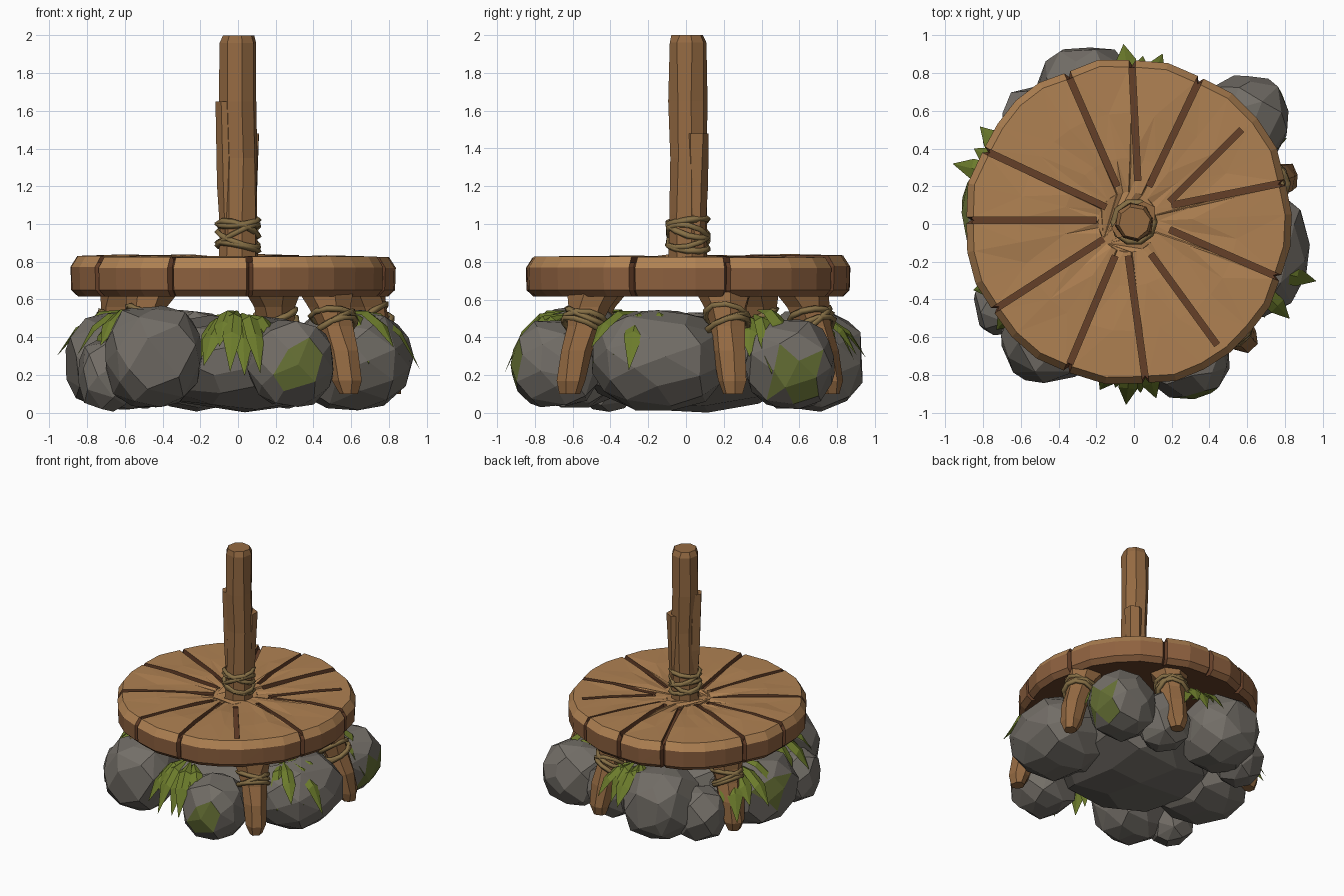
import bpy, bmesh, random
from math import sin, cos, pi, atan2, radians, sqrt
from mathutils import Vector, Matrix

if "Cube" in bpy.data.objects:
    bpy.data.objects.remove(bpy.data.objects["Cube"])
random.seed(4)
U = random.uniform


def mat(name, *c):
    m = bpy.data.materials.new(name)
    m.diffuse_color = (*c, 1)
    m.use_nodes = True
    m.node_tree.nodes["Principled BSDF"].inputs["Base Color"].default_value = m.diffuse_color
    return m


WOOD = mat("plank wood", 0.43, 0.22, 0.085)
RIM = mat("rim wood", 0.27, 0.12, 0.05)
DARK = mat("dark wood", 0.13, 0.05, 0.022)
BARK = mat("bark", 0.30, 0.145, 0.055)
ROPE = mat("rope", 0.24, 0.16, 0.06)
ROCK = mat("stone", 0.17, 0.155, 0.135)
MOSS = mat("moss", 0.13, 0.16, 0.035)
LEAF = mat("leaf", 0.15, 0.20, 0.025)


def finish(name, bm, *mats, normals=True):
    if normals:
        bmesh.ops.recalc_face_normals(bm, faces=bm.faces)
    me = bpy.data.meshes.new(name)
    bm.to_mesh(me)
    bm.free()
    ob = bpy.data.objects.new(name, me)
    bpy.context.collection.objects.link(ob)
    for m in mats:
        me.materials.append(m)
    return ob


def loft(bm, rings, sides, jit=0.0, turn=0.0):
    """Closed tube through (x, y, z, radius) rings."""
    loops = []
    for x, y, z, r in rings:
        loops.append([bm.verts.new((x + r * cos(turn + i * 2 * pi / sides) + U(-jit, jit),
                                    y + r * sin(turn + i * 2 * pi / sides) + U(-jit, jit), z))
                      for i in range(sides)])
    for a, b in zip(loops, loops[1:]):
        for i in range(sides):
            j = (i + 1) % sides
            bm.faces.new((a[i], a[j], b[j], b[i]))
    bm.faces.new(loops[0][::-1])
    bm.faces.new(loops[-1])


def rope(name, centre, r, tilts, size, axis=Vector((0, 0, 1))):
    """Tilted rope loops around an axis; tilts are (height, x tilt, y tilt)."""
    cu = bpy.data.curves.new(name, 'CURVE')
    cu.dimensions = '3D'
    cu.bevel_depth, cu.bevel_resolution = size, 0
    base = axis.to_track_quat('Z', 'Y')
    for h, tx, ty in tilts:
        sp = cu.splines.new('POLY')
        sp.points.add(9)
        sp.use_cyclic_u = True
        for i, p in enumerate(sp.points):
            x, y = r * cos(i * pi / 5), r * sin(i * pi / 5)
            p.co = (*(Vector(centre) + base @ Vector((x, y, h + tx * x + ty * y))), 1)
    cu.materials.append(ROPE)
    bpy.context.collection.objects.link(bpy.data.objects.new(name, cu))


# Round plank platform: rim dented wherever a groove reaches the edge
C = Vector((-0.03, 0.01))
grooves = [(-.09, .20, -.34, .77), (.02, .23, -.01, .83), (.08, .20, .35, .77), (.19, .12, .57, .50),
           (.20, .10, .80, .22), (.19, -.03, .76, -.28), (.09, -.16, .44, -.64), (-.03, -.17, .06, -.82),
           (-.10, -.17, -.34, -.74), (-.16, -.08, -.75, -.46), (-.20, .02, -.86, .02), (-.15, .09, -.77, .38)]
ends = sorted(atan2(g[3] - C.y, g[2] - C.x) for i, g in enumerate(grooves) if i not in (3, 6))
cols = []
for k, a in enumerate(ends):
    b = ends[k + 1] if k + 1 < len(ends) else ends[0] + 2 * pi
    w, dz = 0.02, U(-0.012, 0.006)
    cols += [(a, -0.035, 0, 1), (a + w, -0.008, dz, 0)]
    n = max(2, round((b - a) / 0.2))
    cols += [(a + (b - a) * i / n, U(0, 0.014), dz, 0) for i in range(1, n)]
    cols += [(b - w, -0.008, dz, 1)]
profile = [(.30, .62), (.825, .615), (.862, .65), (.866, .775), (.83, .832), (.58, .836), (.34, .83), (.16, .815)]
bm = bmesh.new()
rows = []
for k, (r, z) in enumerate(profile):
    rim = 1 if 0 < k < 5 else 0
    rows.append([bm.verts.new((C.x + (r + d * rim) * cos(a), C.y + (r + d * rim) * sin(a),
                               z + (dz if k >= 3 else 0) + (U(-.009, .006) if k > 4 else 0)))
                 for a, d, dz, _ in cols])
N = len(cols)
for k in range(len(rows) - 1):
    for i in range(N):
        j = (i + 1) % N
        f = bm.faces.new((rows[k][i], rows[k][j], rows[k + 1][j], rows[k + 1][i]))
        slit = cols[i][1] < -.02 or cols[j][1] < -.02
        f.material_index = 2 if k < 1 or (slit and k < 4) else (1 if k < 3 else 0)
bm.faces.new(rows[0][::-1]).material_index = 2
bm.faces.new(rows[-1])
bmesh.ops.triangulate(bm, faces=bm.faces)
platform = finish("platform", bm, WOOD, RIM, DARK)

# Cutters for the radial grooves in the top
bm = bmesh.new()
for x0, y0, x1, y1 in grooves:
    a, b = Vector((x0, y0, .85)), Vector((x1, y1, .85))
    d = b - a
    M = (Matrix.Translation((a + b) / 2) @ Matrix.Rotation(atan2(d.y, d.x), 4, 'Z')
         @ Matrix.Diagonal((d.length, 0.034, 0.11, 1)))
    bmesh.ops.create_cube(bm, size=1, matrix=M)
cutter = finish("groove_cutter", bm, DARK)
cutter.hide_render = True
mod = platform.modifiers.new("grooves", 'BOOLEAN')
mod.operation, mod.solver, mod.object = 'DIFFERENCE', 'EXACT', cutter
mod.use_self = True
mod.material_mode = 'TRANSFER'
bpy.context.view_layer.objects.active = platform
bpy.ops.object.modifier_apply(modifier=mod.name)
bpy.data.objects.remove(cutter)

# Central post with split bark slabs
bm = bmesh.new()
loft(bm, [(0, .01, .78, .105), (.005, .01, 1.05, .10), (.01, .01, 1.35, .098), (.0, .01, 1.65, .102),
          (0, .01, 1.96, .099), (0, .01, 2.0, .085)], 8, .005, .2)
finish("post", bm, BARK)
bm = bmesh.new()
loft(bm, [(-.045, -.01, .9, .05), (-.05, -.015, 1.2, .058), (-.058, -.02, 1.65, .06)], 6, .004)
loft(bm, [(.05, .05, .9, .05), (.05, .055, 1.2, .058), (.052, .058, 1.48, .064)], 6, .004, .5)
finish("post_bark_slabs", bm, BARK)
rope("post_rope", (0, .01, .94), .108,
     [(-.06, .2, .1), (-.02, .35, -.2), (.0, -.5, .2), (.03, .3, .3), (.07, -.1, -.15)], .018)

# Leaning legs with rope lashings
for k, (x, y) in enumerate([(.58, -.61), (.80, .25), (.23, .76), (-.72, .43), (-.56, -.57)]):
    bm = bmesh.new()
    loft(bm, [(x * s, y * s, z, r) for s, z, r in
              [(.80, .64, .15), (.85, .56, .115), (.89, .46, .095), (.95, .33, .09), (1, .17, .075), (1.01, .10, .05)]],
         7, .008, U(0, 1))
    finish(f"leg_{k}", bm, BARK)
    rope(f"leg_rope_{k}", (x * .88, y * .88, .48), .112,
         [(-.03, U(-.3, .3), .1), (0, -.3, U(-.3, .3)), (.03, .3, U(-.2, .2))], .018,
         Vector((-x * .5, -y * .5, 1)))


# Faceted boulders: hulls of jittered points on a sphere
def rock(name, c, r, n=46, moss=None):
    bm = bmesh.new()
    for i in range(n):
        t = 1 - 2 * (i + .5) / n
        a = i * 2.39996 + U(-.2, .2)
        s = sqrt(1 - t * t)
        p = Vector((s * cos(a), s * sin(a), t))
        p *= U(.98, 1.05) / sum(abs(v) ** 2.5 for v in p) ** .4
        bm.verts.new([c[k] + r[k] * p[k] for k in range(3)])
    bmesh.ops.convex_hull(bm, input=bm.verts)
    bmesh.ops.delete(bm, geom=[v for v in bm.verts if not v.link_faces], context='VERTS')
    bmesh.ops.dissolve_limit(bm, angle_limit=radians(13), verts=bm.verts, edges=bm.edges)
    for v in bm.verts:
        v.co.z = max(v.co.z, 0)
    if moss:
        m = Vector(c) + Vector([r[k] * moss[k] for k in range(3)])
        for f in bm.faces:
            f.material_index = int((f.calc_center_median() - m).length < .14)
    finish(name, bm, ROCK, MOSS)


rock("rock_core", (0, 0, .26), (.55, .55, .25))
rock("rock_front_left", (-.45, -.57, .30), (.26, .27, .27))
rock("rock_front_right", (.28, -.69, .26), (.225, .235, .23), moss=(.1, -.9, -.1))
rock("rock_right", (.60, -.14, .28), (.32, .35, .265))
rock("rock_back_right", (.58, .55, .26), (.24, .23, .235), moss=(.9, .1, -.2))
rock("rock_back", (-.25, .66, .28), (.27, .28, .265))
rock("rock_back_left", (-.52, .55, .22), (.18, .18, .20), 30)
rock("rock_left", (-.62, .04, .27), (.29, .34, .255), moss=(-.9, .2, .1))
rock("rock_left_small", (-.70, -.42, .2), (.15, .17, .19), 30)
rock("rock_back_small", (.22, .58, .24), (.2, .18, .22), 30)


# Drooping leaf clusters, each leaf a folded strip
def leaf(bm, root, ang, length, drop, width):
    d, s = Vector((cos(ang), sin(ang), 0)), Vector((-sin(ang), cos(ang), 0))
    prev = None
    for t, w in [(0, .2), (.35, .9), (.65, 1), (1, 0.02)]:
        p = Vector(root) + d * length * (t - .25 * t * t) / .75 + Vector((0, 0, .10 * t - (.10 + drop) * t * t))
        e = s * width * w / 2
        up = Vector((0, 0, .25 * width * w))
        cur = [bm.verts.new(v) for v in (p - e - up, p, p + e - up)]
        if prev:
            for i in (0, 1):
                bm.faces.new((prev[i], cur[i], cur[i + 1], prev[i + 1]))
        prev = cur


for k, (deg, tip, n) in enumerate([(-90, .97, 8), (-21, 1.03, 6), (37, .97, 5), (90, .97, 6), (158, 1.03, 6), (210, .96, 5)]):
    a = radians(deg)
    bm = bmesh.new()
    for i in range(n):
        f = (i + .5) / n * 2 - 1
        length = (tip - .64) * (1 - .25 * abs(f)) * (1 if i % 2 else .8)
        leaf(bm, (.64 * cos(a + f * .1), .64 * sin(a + f * .1), .52 + U(-.03, .03)), a + f * .85,
             length, U(.17, .33), U(.09, .12))
    finish(f"leaf_cluster_{k}", bm, LEAF, normals=False)
